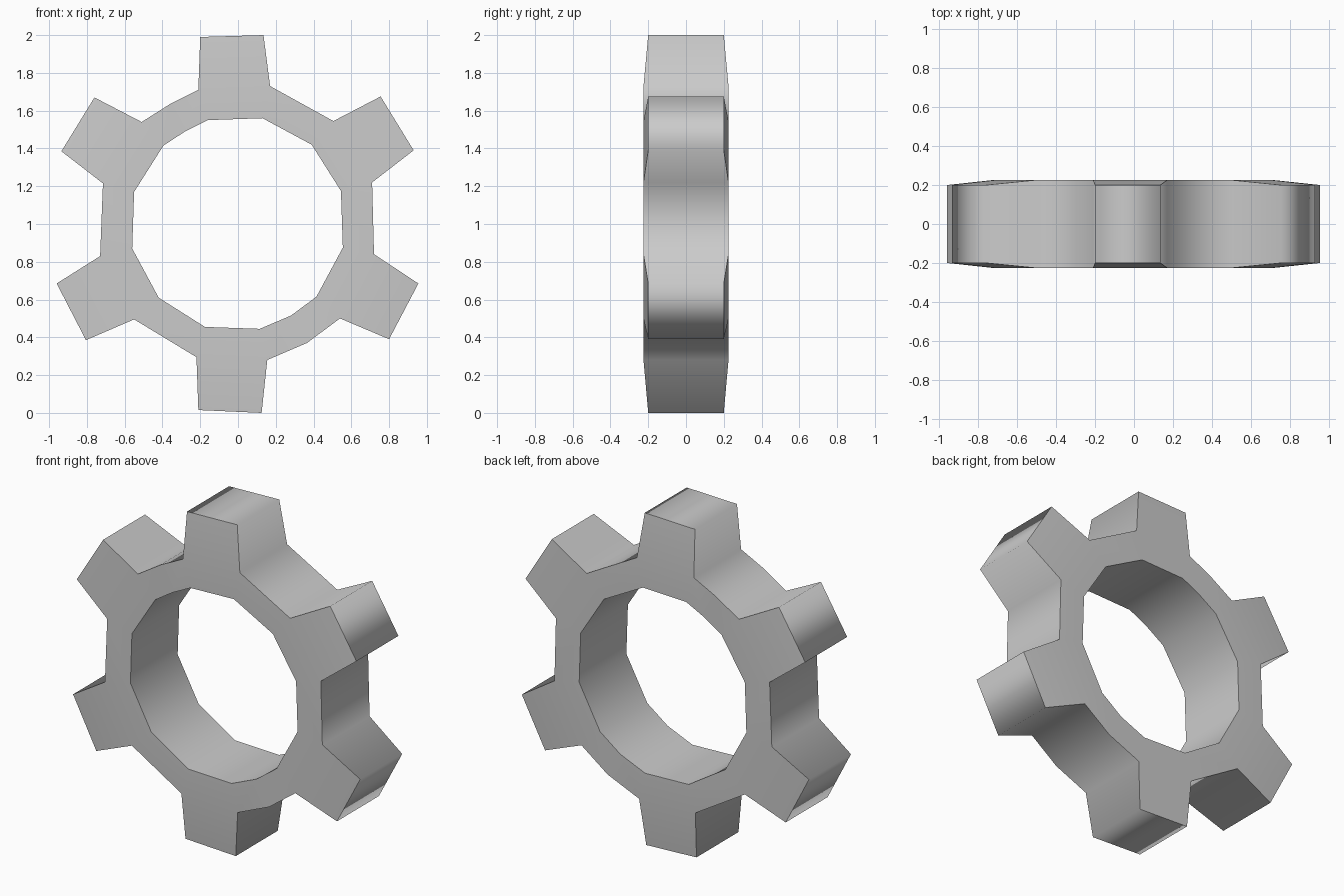
import bpy
import bmesh

RING_HALF = 0.225   # half depth of the ring
TIP_HALF = 0.2      # half depth at the tooth tips

# Each tooth, clockwise from the top: two stations of (bore, root, tip) as (x, z)
TEETH = [
    [((-.16, 1.55), (-.21, 1.71), (-.2, 1.99)), ((.13, 1.56), (.17, 1.73), (.135, 2))],
    [((.39, 1.42), (.505, 1.545), (.755, 1.675)), ((.545, 1.175), (.71, 1.22), (.93, 1.39))],
    [((.555, .875), (.72, .84), (.955, .685)), ((.415, .615), (.54, .5), (.8, .39))],
    [((.115, .445), (.155, .28), (.125, 0)), ((-.175, .455), (-.22, .295), (-.21, .015))],
    [((-.42, .61), (-.55, .495), (-.805, .385)), ((-.56, .87), (-.73, .83), (-.96, .685))],
    [((-.55, 1.17), (-.715, 1.215), (-.935, 1.385)), ((-.395, 1.415), (-.51, 1.54), (-.76, 1.67))],
]
# Extra ring stations in the gaps after these teeth
GAPS = {2: ((.28, .515), (.365, .37)), 5: ((-.28, 1.49), (-.36, 1.635))}


def make_material(name, color):
    mat = bpy.data.materials.new(name)
    mat.use_nodes = True
    mat.diffuse_color = color
    for node in mat.node_tree.nodes:
        if node.type == 'BSDF_PRINCIPLED':
            node.inputs["Base Color"].default_value = color
            node.inputs["Roughness"].default_value = 0.6
    return mat


def pair(bm, point, half):
    """Front and back vertex of one profile point."""
    x, z = point
    return [bm.verts.new((x, side * half, z)) for side in (-1, 1)]


def wall(bm, a, b):
    """Face running through the depth between two profile points."""
    bm.faces.new((a[0], b[0], b[1], a[1]))


def caps(bm, a, b, c, d):
    """Matching front and back faces."""
    for side in range(2):
        bm.faces.new([p[side] for p in (a, b, c, d)])


def build_gear():
    bm = bmesh.new()

    # Stations around the ring; a tooth starts where starts_tooth is true
    stations = []
    for index, tooth in enumerate(TEETH):
        for end, (bore, root, tip) in enumerate(tooth):
            stations.append((pair(bm, bore, RING_HALF), pair(bm, root, RING_HALF),
                             pair(bm, tip, TIP_HALF), end == 0))
        if index in GAPS:
            bore, root = GAPS[index]
            stations.append((pair(bm, bore, RING_HALF), pair(bm, root, RING_HALF),
                             None, False))

    # Ring sections, with a tapered tooth on alternate sections
    for here, after in zip(stations, stations[1:] + stations[:1]):
        bore_a, root_a, tip_a, starts_tooth = here
        bore_b, root_b, tip_b, _ = after
        wall(bm, bore_a, bore_b)
        caps(bm, bore_a, root_a, root_b, bore_b)
        if starts_tooth:
            caps(bm, root_a, tip_a, tip_b, root_b)
            wall(bm, root_a, tip_a)
            wall(bm, tip_a, tip_b)
            wall(bm, tip_b, root_b)
        else:
            wall(bm, root_a, root_b)

    # Smooth walls, with sharp rims where they meet the flat sides
    bmesh.ops.recalc_face_normals(bm, faces=bm.faces[:])
    bm.normal_update()
    for face in bm.faces:
        face.smooth = True
    for edge in bm.edges:
        flat = [abs(face.normal.y) > 0.5 for face in edge.link_faces]
        edge.smooth = all(flat) or not any(flat)

    mesh = bpy.data.meshes.new("gear_wheel")
    bm.to_mesh(mesh)
    bm.free()
    gear = bpy.data.objects.new("gear_wheel", mesh)
    bpy.context.collection.objects.link(gear)
    return gear


cube = bpy.data.objects.get("Cube")
if cube:
    bpy.data.objects.remove(cube, do_unlink=True)

gear = build_gear()
gear.data.materials.append(make_material("light grey", (0.6, 0.6, 0.6, 1)))
